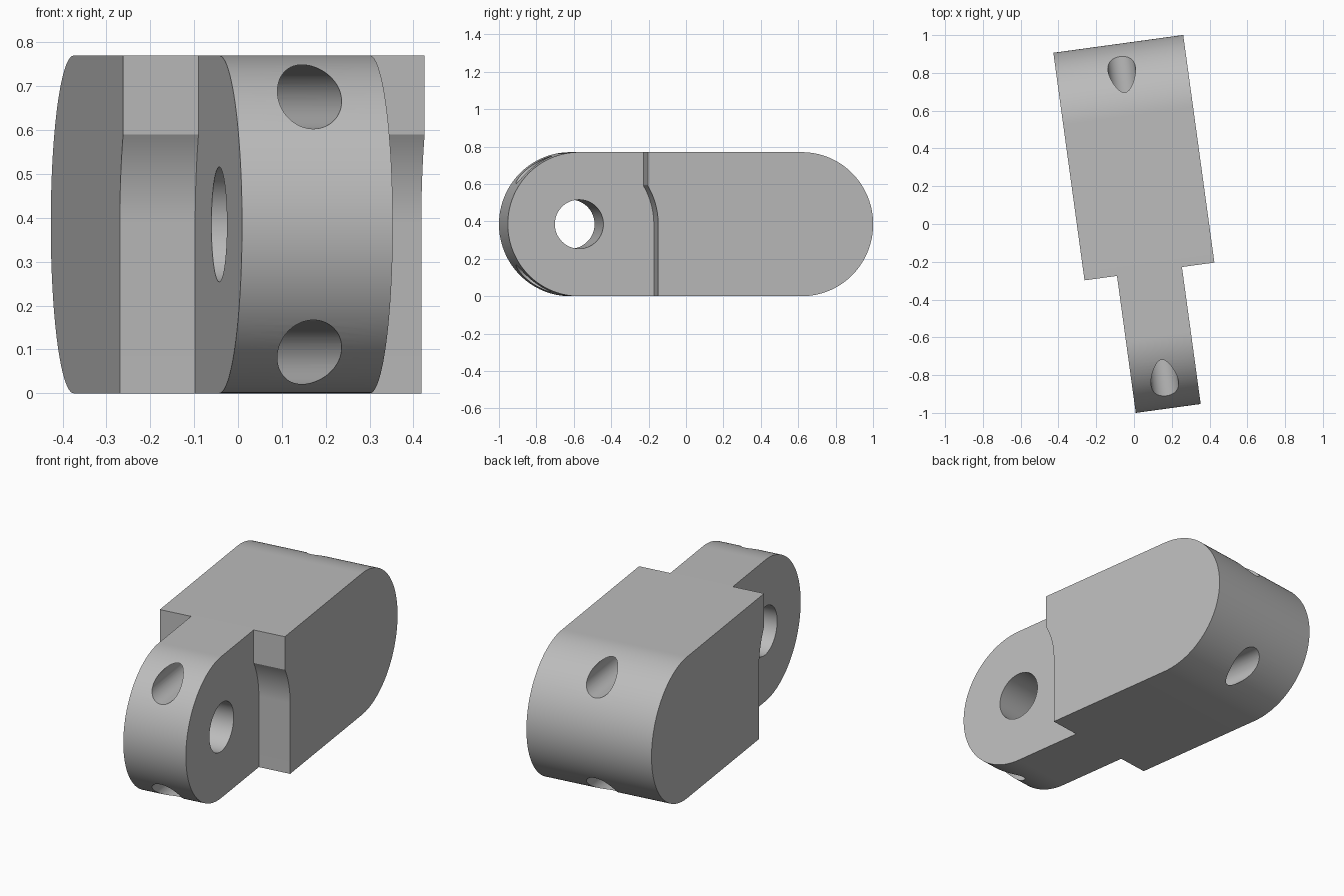
import bpy, bmesh
from math import sin, cos, pi, radians, sqrt, asin
from mathutils import Matrix

if "Cube" in bpy.data.objects:
    bpy.data.objects.remove(bpy.data.objects["Cube"])

R = 0.385                      # end radius, half the height
FRONT, BACK = -0.607, 0.571    # centres of the rounded ends along y
MID = 0.047                    # middle plane across x
BODY, TONGUE = 0.347, 0.1735   # half widths

gray = bpy.data.materials.new("plain gray")
gray.use_nodes = True
gray.diffuse_color = (0.5, 0.5, 0.5, 1)
gray.node_tree.nodes["Principled BSDF"].inputs["Base Color"].default_value = (0.5, 0.5, 0.5, 1)


def arc(cy, cz, r, a0, a1, n):
    return [(cy + r * cos(a0 + (a1 - a0) * i / n), cz + r * sin(a0 + (a1 - a0) * i / n))
            for i in range(n + 1)]


def extrude(name, profile, x0, x1):
    """Solid made by sweeping a side profile (y, z) across x."""
    bm = bmesh.new()
    face = bm.faces.new([bm.verts.new((x0, y, z)) for y, z in profile])
    swept = bmesh.ops.extrude_face_region(bm, geom=[face])["geom"]
    bmesh.ops.translate(bm, vec=(x1 - x0, 0, 0),
                        verts=[v for v in swept if isinstance(v, bmesh.types.BMVert)])
    bmesh.ops.recalc_face_normals(bm, faces=bm.faces)
    mesh = bpy.data.meshes.new(name)
    bm.to_mesh(mesh)
    bm.free()
    ob = bpy.data.objects.new(name, mesh)
    bpy.context.collection.objects.link(ob)
    mesh.materials.append(gray)
    return ob


def bore(name, r, length, place):
    """Round cutter along its own z axis."""
    bpy.ops.mesh.primitive_cylinder_add(vertices=64, radius=r, depth=length)
    ob = bpy.context.object
    ob.name = name
    ob.data.transform(place)
    ob.data.materials.append(gray)
    return ob


# Link body: full width bar with both ends rounded
link = extrude("finger_link", arc(FRONT, R, R, 1.5 * pi, 0.5 * pi, 64)
               + arc(BACK, R, R, 0.5 * pi, -0.5 * pi, 64), MID - BODY, MID + BODY)

# Side cutters leave the narrow tongue and the curved shoulders
clear, stop = 0.403, -0.26
rise = asin(sqrt(clear ** 2 - (stop - FRONT) ** 2) / clear)
shoulder = ([(-1.3, -0.2), (FRONT + clear, -0.2)] + arc(FRONT, R, clear, 0, rise, 20)
            + [(stop, 1), (-1.3, 1)])
cutters = [extrude("shoulder_cutter", shoulder, MID + s * TONGUE, MID + s * 0.6) for s in (-1, 1)]

# Hinge pin hole and two lengthwise cord holes
cutters.append(bore("pin_cutter", 0.131, 2,
                    Matrix.Translation((MID, FRONT, R)) @ Matrix.Rotation(pi / 2, 4, "Y")))
for s in (-1, 1):
    cutters.append(bore("cord_cutter", 0.073, 3,
                        Matrix.Translation((MID, 0, R + s * 0.291)) @ Matrix.Rotation(pi / 2, 4, "X")))

bpy.ops.object.select_all(action="DESELECT")
link.select_set(True)
bpy.context.view_layer.objects.active = link
for cutter in cutters:
    cutter.hide_render = True
    mod = link.modifiers.new("cut", "BOOLEAN")
    mod.operation, mod.solver, mod.object = "DIFFERENCE", "EXACT", cutter
    bpy.ops.object.modifier_apply(modifier=mod.name)
    bpy.data.objects.remove(cutter)

# Turn the link to its resting angle and smooth the curved faces
link.data.transform(Matrix.Rotation(radians(7.8), 4, "Z"))
bpy.ops.object.shade_smooth_by_angle(angle=radians(25))
